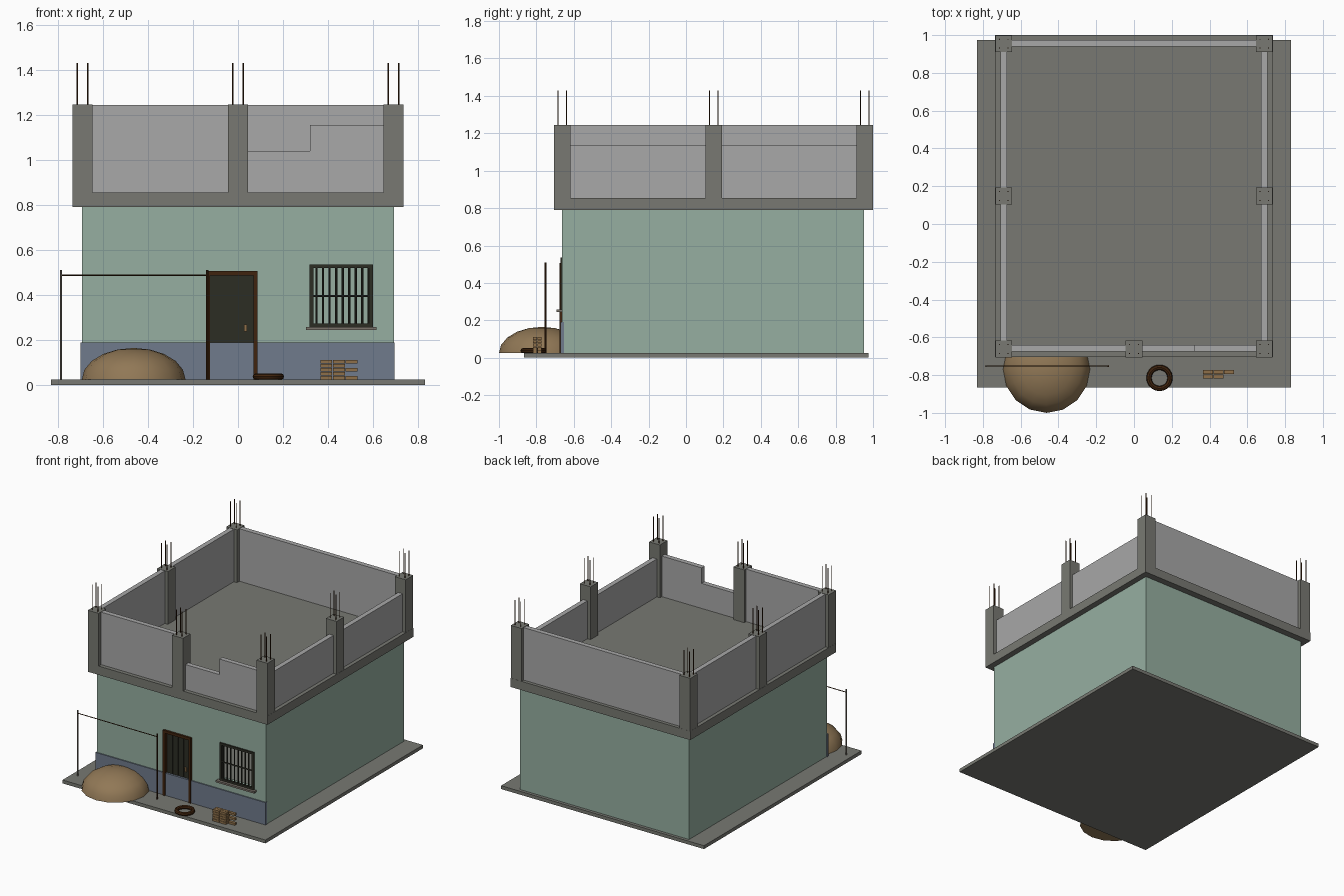
import bpy, bmesh
from mathutils import Matrix, Vector

cube = bpy.data.objects.get("Cube")
if cube:
    bpy.data.objects.remove(cube, do_unlink=True)


def material(name, *rgb):
    lin = [((c / 255 + 0.055) / 1.055) ** 2.4 for c in rgb] + [1]
    m = bpy.data.materials.new(name)
    m.use_nodes = True
    m.diffuse_color = lin
    m.node_tree.nodes["Principled BSDF"].inputs["Base Color"].default_value = lin
    return m


green = material("green paint", 150, 175, 161)
concrete = material("concrete", 120, 121, 114)
render = material("pale cement", 168, 168, 168)
blue = material("blue grey paint", 112, 123, 140)
sand = material("sand", 145, 120, 86)
rust = material("rusty brown", 64, 36, 14)
dark = material("dark olive", 44, 45, 36)
brick = material("brick tan", 142, 112, 74)
steel = material("grey steel", 122, 115, 106)


def finish(name, bm, mat):
    me = bpy.data.meshes.new(name)
    bm.to_mesh(me)
    bm.free()
    me.materials.append(mat)
    ob = bpy.data.objects.new(name, me)
    bpy.context.collection.objects.link(ob)
    return ob


def add_box(bm, x, y, z):
    """Box spanning the given (low, high) ranges."""
    lo, hi = Vector((x[0], y[0], z[0])), Vector((x[1], y[1], z[1]))
    scale = Matrix.Diagonal((*(hi - lo), 1))
    bmesh.ops.create_cube(bm, size=1, matrix=Matrix.Translation((lo + hi) / 2) @ scale)


def boxes(name, mat, *ranges):
    bm = bmesh.new()
    for r in ranges:
        add_box(bm, *r)
    return finish(name, bm, mat)


def add_rod(bm, start, end, radius, sides=8):
    a, b = Vector(start), Vector(end)
    turn = (b - a).to_track_quat("Z", "Y").to_matrix().to_4x4()
    bmesh.ops.create_cone(bm, cap_ends=True, segments=sides, radius1=radius, radius2=radius,
                          depth=(b - a).length, matrix=Matrix.Translation((a + b) / 2) @ turn)


def rods(name, mat, radius, *ends):
    bm = bmesh.new()
    for a, b in ends:
        add_rod(bm, a, b, radius)
    return finish(name, bm, mat)


FLOOR, CEIL, TOP = 0.025, 0.79, 1.245

# Ground slab and roof slab
boxes("ground_slab", concrete, ((-0.83, 0.83), (-0.865, 0.975), (0, FLOOR)))
boxes("roof_slab", concrete, ((-0.735, 0.735), (-0.705, 1), (CEIL, 0.855)))

# Hollow house walls with door and window openings
walls = boxes("house_walls", green, ((-0.692, 0.692), (-0.662, 0.952), (0.002, CEIL)))
cutters = [
    boxes("room_cutter", green, ((-0.65, 0.65), (-0.62, 0.91), (-0.1, 0.9))),
    boxes("door_cutter", green, ((-0.128, 0.073), (-0.8, -0.5), (-0.1, 0.49))),
    boxes("window_cutter", green, ((0.325, 0.593), (-0.8, -0.5), (0.262, 0.528))),
]
bpy.context.view_layer.objects.active = walls
for c in cutters:
    mod = walls.modifiers.new(c.name, "BOOLEAN")
    mod.operation, mod.solver, mod.object = "DIFFERENCE", "EXACT", c
    bpy.ops.object.modifier_apply(modifier=mod.name)
for c in cutters:
    bpy.data.objects.remove(c, do_unlink=True)

# Painted band across the front
boxes("front_plinth", blue, ((-0.698, 0.695), (-0.67, -0.652), (FLOOR, 0.19)))

# Columns with four reinforcing bars each
cols = [(x, y) for x in (-0.69, 0.69) for y in (-0.662, 0.148, 0.955)] + [(0, -0.662)]
h = 0.044
boxes("roof_columns", concrete,
      *[((x - h, x + h), (y - h, y + h), (0.8, TOP)) for x, y in cols])
bars = [(x + i, y + j) for x, y in cols for i in (-0.023, 0.023) for j in (-0.023, 0.023)]
rods("reinforcing_bars", rust, 0.003,
     *[((x, y, TOP - 0.02), (x, y, 1.43)) for x, y in bars])

# Unfinished parapet walls
t, base = 0.018, 0.85
back, front, long_side = (0.957 - t, 0.957 + t), (-0.658 - t, -0.658 + t), (-0.65, 0.94)
boxes("back_parapet", render, ((-0.66, 0.66), back, (base, TOP - 0.002)))
boxes("right_parapet", render, ((-0.69 - t, -0.69 + t), long_side, (base, TOP - 0.002)))
boxes("left_parapet", render, ((0.69 - t, 0.69 + t), long_side, (base, 1.135)))
boxes("front_parapet", render, ((-0.66, -0.02), front, (base, TOP - 0.002)),
      ((0.02, 0.32), front, (base, 1.04)), ((0.32, 0.66), front, (base, 1.155)))

# Plank door with frame, hinges and handle
boxes("door_panel", dark, ((-0.126, 0.071), (-0.65, -0.635), (FLOOR, 0.487)))
w = 0.046
boxes("door_planks", dark,
      *[((x, x + w - 0.004), (-0.655, -0.645), (0.03, 0.48))
        for x in [-0.12 + w * i for i in range(4)]])
boxes("door_frame", rust,
      *[((x, x + 0.018), (-0.677, -0.63), (FLOOR, 0.49)) for x in (-0.142, 0.068)],
      ((-0.142, 0.086), (-0.677, -0.63), (0.487, 0.507)))
boxes("door_handle", brick, ((0.026, 0.04), (-0.664, -0.65), (0.238, 0.27)))

# Barred window and sill
wy = (-0.672, -0.655)
boxes("window_frame", dark,
      *[((x, x + 0.016), wy, (0.257, 0.535)) for x in (0.318, 0.584)],
      *[((0.32, 0.598), wy, (z, z + 0.016)) for z in (0.257, 0.519)])
rods("window_bars", dark, 0.005,
     *[((x, -0.663, 0.265), (x, -0.663, 0.525)) for x in [0.334 + 0.029 * (i + 0.5) for i in range(9)]],
     ((0.325, -0.663, 0.395), (0.593, -0.663, 0.395)))
boxes("window_sill", steel, ((0.302, 0.615), (-0.692, -0.65), (0.245, 0.258)))

# Clothes line
py, left_x, right_x = -0.752, -0.785, -0.136
rods("line_post_outer", steel, 0.005, ((left_x, py, FLOOR), (left_x, py, 0.51)))
rods("line_post_inner", rust, 0.005, ((right_x, py, FLOOR), (right_x, py, 0.51)))
rods("line_wire", rust, 0.003, ((left_x, py, 0.488), (right_x, py, 0.488)))

# Sand heap: flattened half sphere
bm = bmesh.new()
bmesh.ops.create_uvsphere(bm, u_segments=16, v_segments=10, radius=1)
cut = bmesh.ops.bisect_plane(bm, geom=bm.verts[:] + bm.edges[:] + bm.faces[:],
                             plane_co=(0, 0, 0), plane_no=(0, 0, -1), clear_outer=True)
bmesh.ops.holes_fill(bm, edges=[e for e in bm.edges if e.is_boundary])
bm.transform(Matrix.Translation((-0.463, -0.77, FLOOR)) @ Matrix.Diagonal((0.23, 0.23, 0.14, 1)))
heap = finish("sand_heap", bm, sand)

# Old tyre lying on the slab
bpy.ops.mesh.primitive_torus_add(location=(0.135, -0.815, 0.038), major_radius=0.056,
                                 minor_radius=0.014, major_segments=20, minor_segments=8)
tyre = bpy.context.object
tyre.name = "tyre"
tyre.data.materials.append(rust)

for ob in (heap, tyre):
    bpy.ops.object.select_all(action="DESELECT")
    ob.select_set(True)
    bpy.context.view_layer.objects.active = ob
    bpy.ops.object.shade_smooth_by_angle()

# Loose brick stack, alternate layers longer
bl, bw, bh = 0.056, 0.024, 0.0175
stack = []
for layer in range(5):
    z = FLOOR + layer * bh
    for row in range(2):
        count = 3 if row and layer % 2 == 0 else 2
        for i in range(count):
            x, y = 0.365 + i * bl, -0.818 + row * bw
            stack.append(((x, x + bl - 0.003), (y, y + bw - 0.002), (z, z + bh - 0.002)))
boxes("brick_stack", brick, *stack)
